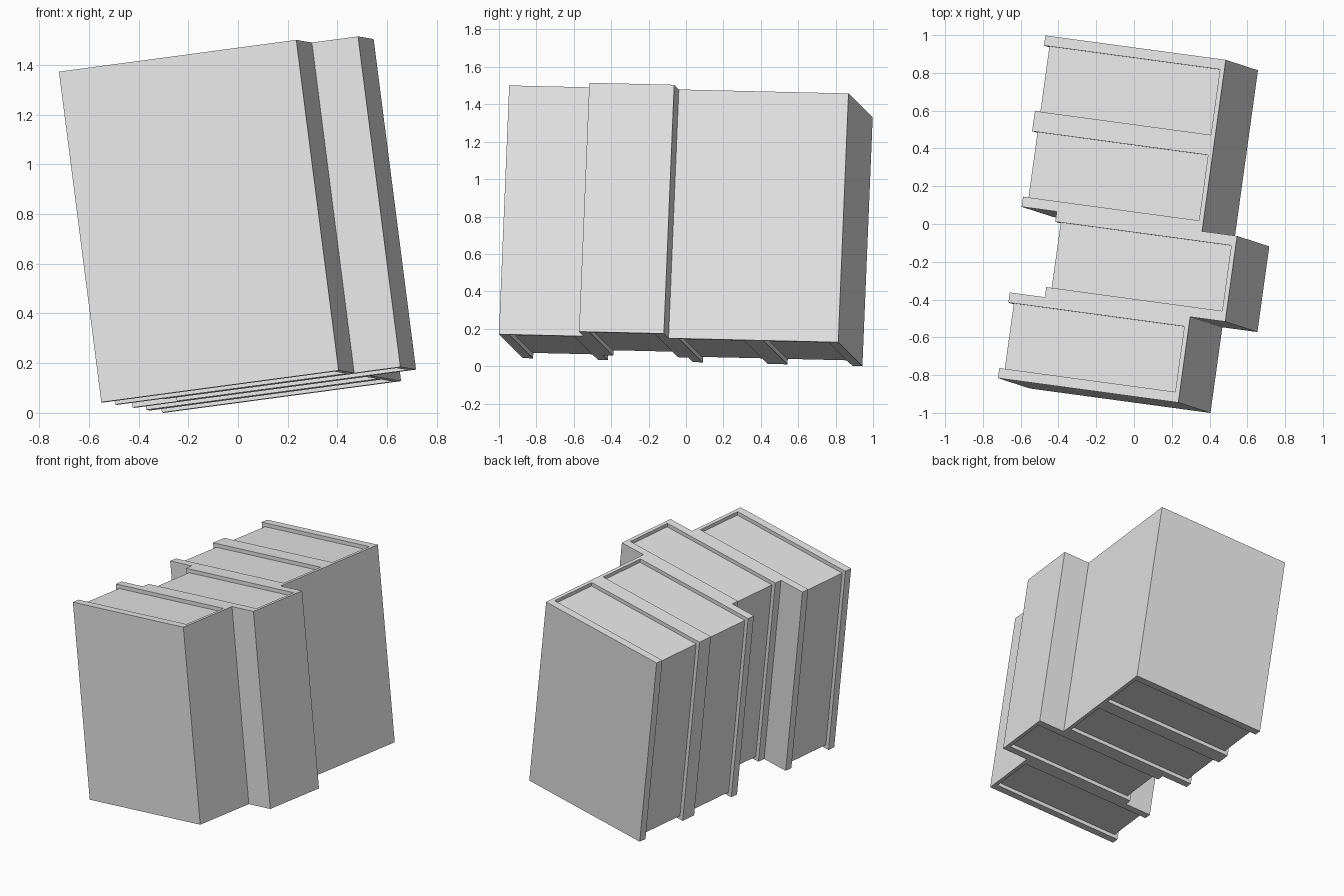
import bpy
import bmesh
from mathutils import Matrix, Vector

cube = bpy.data.objects.get("Cube")
if cube:
    bpy.data.objects.remove(cube, do_unlink=True)

# Book proportions, in the row's own tilted frame
DEPTH, THICK, HEIGHT = 0.972, 0.458, 1.342
BOARD, SPINE, INSET = 0.054, 0.024, 0.026
OVERLAP = 0.002

# Tilted frame of the whole row: x = towards spine, y = along row, z = up the book
up = Vector((-0.127, 0.041, 0.991)).normalized()
side = Vector((0.982, -0.133, 0.1315))
side = (side - up * side.dot(up)).normalized()
along = up.cross(side)
tilt = Matrix((side, along, up)).transposed().to_4x4()
frame = Matrix.Translation((-0.55, -0.871, 0.043)) @ tilt

grey = bpy.data.materials.new("plain light grey")
grey.use_nodes = True
colour = (0.8, 0.8, 0.8, 1)
grey.diffuse_color = colour
grey.node_tree.nodes["Principled BSDF"].inputs["Base Color"].default_value = colour


def prism(name, outline, bottom, top, offset):
    """Extrude a flat outline upwards and place it in the tilted row."""
    bm = bmesh.new()
    face = bm.faces.new([bm.verts.new((x, y, bottom)) for x, y in outline])
    grown = bmesh.ops.extrude_face_region(bm, geom=[face])["geom"]
    verts = [g for g in grown if isinstance(g, bmesh.types.BMVert)]
    bmesh.ops.translate(bm, verts=verts, vec=(0, 0, top - bottom))
    bmesh.ops.recalc_face_normals(bm, faces=bm.faces)
    mesh = bpy.data.meshes.new(name)
    bm.to_mesh(mesh)
    bm.free()
    mesh.materials.append(grey)
    obj = bpy.data.objects.new(name, mesh)
    obj.matrix_world = frame @ Matrix.Translation(offset)
    bpy.context.collection.objects.link(obj)


# Cover: two boards joined by a spine, open at the page edge
inner = DEPTH - SPINE
cover = [(0, 0), (DEPTH, 0), (DEPTH, THICK), (0, THICK),
         (0, THICK - BOARD), (inner, THICK - BOARD), (inner, BOARD), (0, BOARD)]

# Page block: set back from the three open edges
near, far = BOARD - OVERLAP, THICK - BOARD + OVERLAP
pages = [(INSET, near), (inner + OVERLAP, near), (inner + OVERLAP, far), (INSET, far)]

# Row of four books, the second one pulled out
for i, pulled in enumerate((0, 0.189, 0, 0)):
    place = (pulled, i * THICK, 0)
    prism(f"book_cover_{i + 1}", cover, 0, HEIGHT, place)
    prism(f"book_pages_{i + 1}", pages, INSET, HEIGHT - INSET, place)
